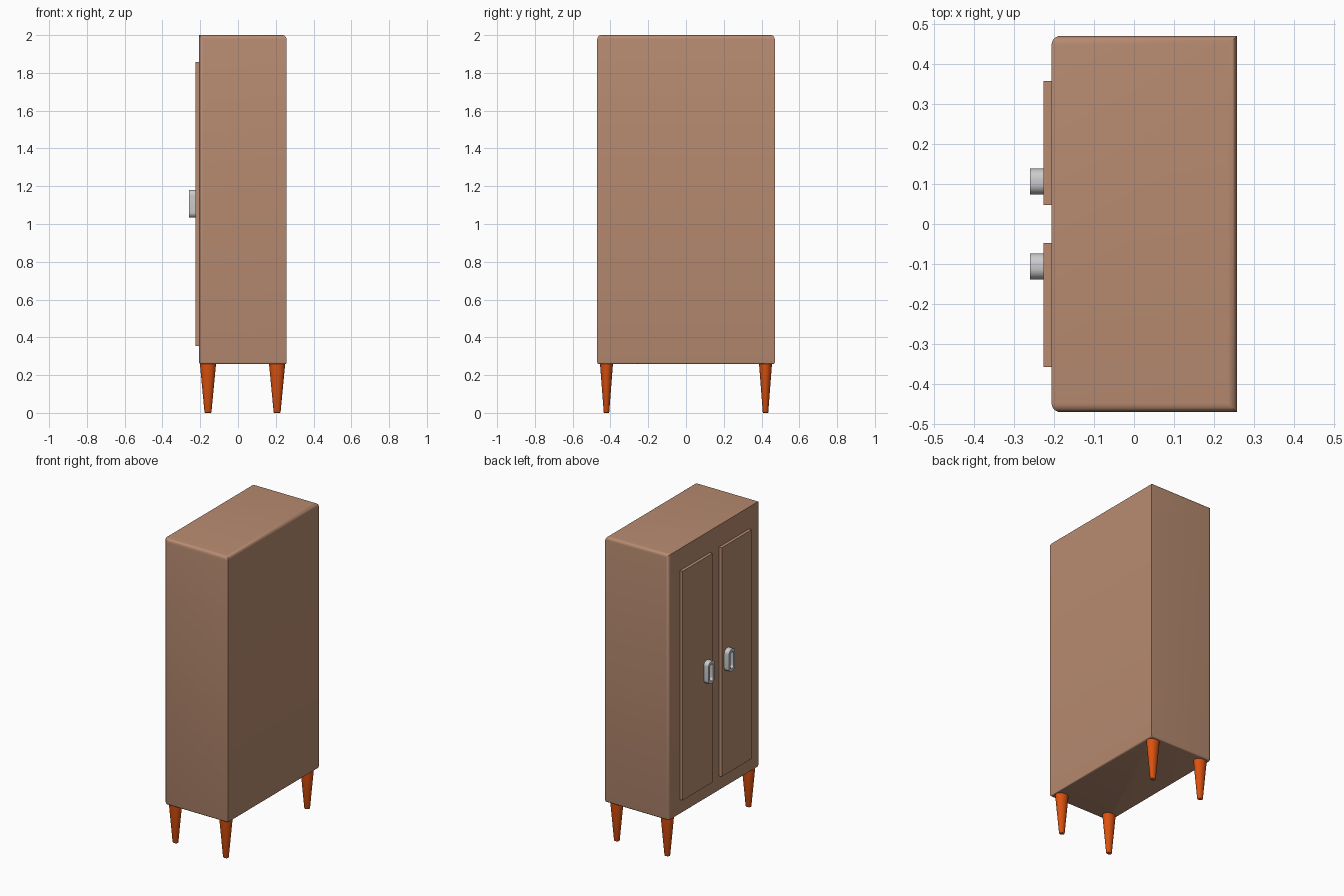
import bpy, bmesh
from math import cos, sin, pi

if "Cube" in bpy.data.objects:
    bpy.data.objects.remove(bpy.data.objects["Cube"])


def material(name, rgb):
    m = bpy.data.materials.new(name)
    m.diffuse_color = (*rgb, 1)
    m.use_nodes = True
    m.node_tree.nodes["Principled BSDF"].inputs["Base Color"].default_value = m.diffuse_color
    return m


WOOD = material("wood", (0.48, 0.26, 0.165))
ORANGE = material("orange", (0.72, 0.085, 0.005))


def finish(name, bm, mat=None, angle=35):
    """Turn a bmesh into a named, smooth-shaded object."""
    bmesh.ops.recalc_face_normals(bm, faces=bm.faces)
    me = bpy.data.meshes.new(name)
    bm.to_mesh(me)
    bm.free()
    ob = bpy.data.objects.new(name, me)
    bpy.context.collection.objects.link(ob)
    if mat:
        me.materials.append(mat)
    bpy.ops.object.select_all(action='DESELECT')
    ob.select_set(True)
    bpy.context.view_layer.objects.active = ob
    bpy.ops.object.shade_smooth_by_angle(angle=angle * pi / 180)
    return ob


def box(x0, x1, y0, y1, z0, z1):
    bm = bmesh.new()
    bmesh.ops.create_cube(bm, size=1)
    for v in bm.verts:
        v.co = (x0 if v.co.x < 0 else x1,
                y0 if v.co.y < 0 else y1,
                z0 if v.co.z < 0 else z1)
    return bm


def round_edges(bm, test, radius, segments):
    edges = [e for e in bm.edges
             if test((e.verts[0].co + e.verts[1].co) / 2)]
    bmesh.ops.bevel(bm, geom=edges, offset=radius, segments=segments,
                    profile=0.5, affect='EDGES', clamp_overlap=True)


# Cabinet body: soft top and door-side corners, tighter bottom edges,
# crisp upright corners on the plain side
bm = box(-0.206, 0.257, -0.47, 0.47, 0.258, 2.0)
round_edges(bm, lambda c: (c.z > 1.9 and c.x > -0.1)
            or (abs(c.z - 1.129) < 0.01 and c.x < 0), 0.022, 6)
round_edges(bm, lambda c: c.z < 0.2581, 0.01, 3)
finish("cabinet_body", bm, WOOD)


def rounded_rect(w, h, r, steps=8):
    """Outline points (y, z) of a rounded rectangle centred on 0."""
    pts = []
    for i, (sy, sz) in enumerate([(1, 1), (-1, 1), (-1, -1), (1, -1)]):
        for k in range(steps + 1):
            a = (i + k / steps) * pi / 2
            pts.append((sy * (w / 2 - r) + r * cos(a),
                        sz * (h / 2 - r) + r * sin(a)))
    return pts


def handle(name, y, z):
    # Square-section ring: outer front, outer back, inner back, inner front
    outer = rounded_rect(0.065, 0.147, 0.028)
    inner = rounded_rect(0.034, 0.108, 0.0135)
    bm = bmesh.new()
    loops = [[bm.verts.new((x, y + p, z + q)) for p, q in pts]
             for x, pts in ((-0.260, outer), (-0.222, outer),
                            (-0.222, inner), (-0.260, inner))]
    n = len(outer)
    for a, b in zip(loops, loops[1:] + loops[:1]):
        for i in range(n):
            j = (i + 1) % n
            bm.faces.new((a[i], a[j], b[j], b[i]))
    finish(name, bm)


# Doors and their pull handles
for side, s in (("left", 1), ("right", -1)):
    y0, y1 = sorted((s * 0.048, s * 0.357))
    finish(side + "_door", box(-0.226, -0.2, y0, y1, 0.355, 1.857), WOOD)
    handle(side + "_handle", s * 0.106, 1.107)

# Tapered oval legs with softened feet
for depth, x in (("front", -0.159), ("back", 0.207)):
    for side, y in (("left", 0.421), ("right", -0.421)):
        bm = bmesh.new()
        bmesh.ops.create_cone(bm, cap_ends=True, segments=32,
                              radius1=0.018, radius2=0.043, depth=0.262)
        round_edges(bm, lambda c: c.z < -0.1309, 0.004, 2)
        for v in bm.verts:
            v.co = (v.co.x + x, v.co.y * 0.8 + y, v.co.z + 0.131)
        finish(f"{depth}_{side}_leg", bm, ORANGE, 50)
